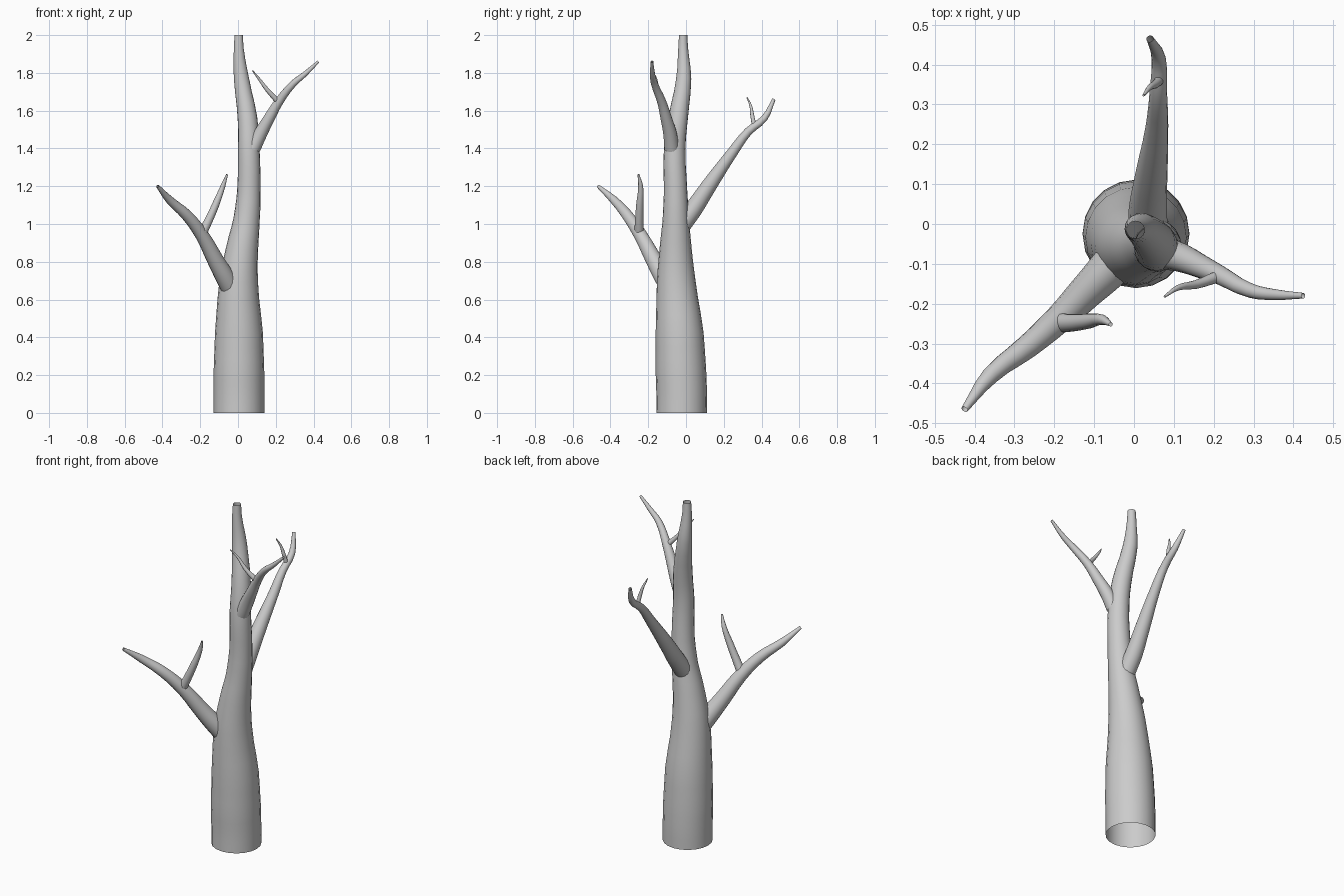
import bpy


def limb(name, points, steps=3, sides_res=6):
    """Tapered tube through (x, y, z, radius) points, open at both ends."""
    cu = bpy.data.curves.new(name, 'CURVE')
    cu.dimensions = '3D'
    cu.bevel_depth = 1.0
    cu.bevel_resolution = sides_res
    cu.resolution_u = steps
    sp = cu.splines.new('BEZIER')
    sp.bezier_points.add(len(points) - 1)
    for bp, (x, y, z, r) in zip(sp.bezier_points, points):
        bp.co = (x, y, z)
        bp.radius = r
        bp.handle_left_type = bp.handle_right_type = 'AUTO'
    ob = bpy.data.objects.new(name, cu)
    bpy.context.collection.objects.link(ob)
    bpy.ops.object.select_all(action='DESELECT')
    ob.select_set(True)
    bpy.context.view_layer.objects.active = ob
    bpy.ops.object.convert(target='MESH')
    bpy.ops.object.shade_smooth()
    return bpy.context.object


# Trunk
limb("trunk", [
    (.005, -.023, 0, .134), (.005, -.023, .1, .134), (.005, -.027, .22, .134),
    (.005, -.034, .42, .127), (.004, -.052, .7, .102), (.022, -.055, .87, .085),
    (.045, -.054, 1.02, .070), (.057, -.055, 1.17, .062), (.057, -.06, 1.4, .057),
    (.050, -.042, 1.56, .052), (.018, -.012, 1.77, .040), (.004, -.015, 1.93, .026),
    (.004, -.015, 2.0, .022)], sides_res=8)

# Lower left branch and its twig
limb("left_branch", [
    (-.03, -.075, .65, .055), (-.075, -.125, .73, .050), (-.12, -.17, .81, .044),
    (-.19, -.24, .94, .036), (-.27, -.31, 1.045, .030), (-.36, -.38, 1.125, .022),
    (-.425, -.465, 1.2, .009)])
limb("left_twig", [
    (-.195, -.248, .94, .025), (-.155, -.248, 1.02, .022), (-.115, -.244, 1.11, .019),
    (-.08, -.240, 1.20, .013), (-.058, -.252, 1.262, .005)])

# Rear branch and its twig
limb("rear_branch", [
    (.035, -.02, 1.0, .050), (.035, .04, 1.08, .048), (.043, .12, 1.20, .041),
    (.058, .25, 1.385, .028), (.061, .33, 1.49, .022), (.062, .415, 1.56, .018),
    (.04, .465, 1.66, .009)])
limb("rear_twig", [
    (.063, .36, 1.525, .012), (.053, .35, 1.58, .010), (.04, .343, 1.625, .007),
    (.024, .323, 1.67, .003)])

# Upper right branch and its twig
limb("right_branch", [
    (.08, -.075, 1.40, .040), (.12, -.085, 1.48, .036), (.165, -.105, 1.56, .030),
    (.215, -.128, 1.645, .024), (.295, -.168, 1.745, .018), (.35, -.177, 1.79, .014),
    (.425, -.18, 1.86, .007)])
limb("right_twig", [
    (.215, -.13, 1.645, .015), (.155, -.152, 1.71, .011), (.11, -.16, 1.77, .007),
    (.077, -.182, 1.812, .003)])
